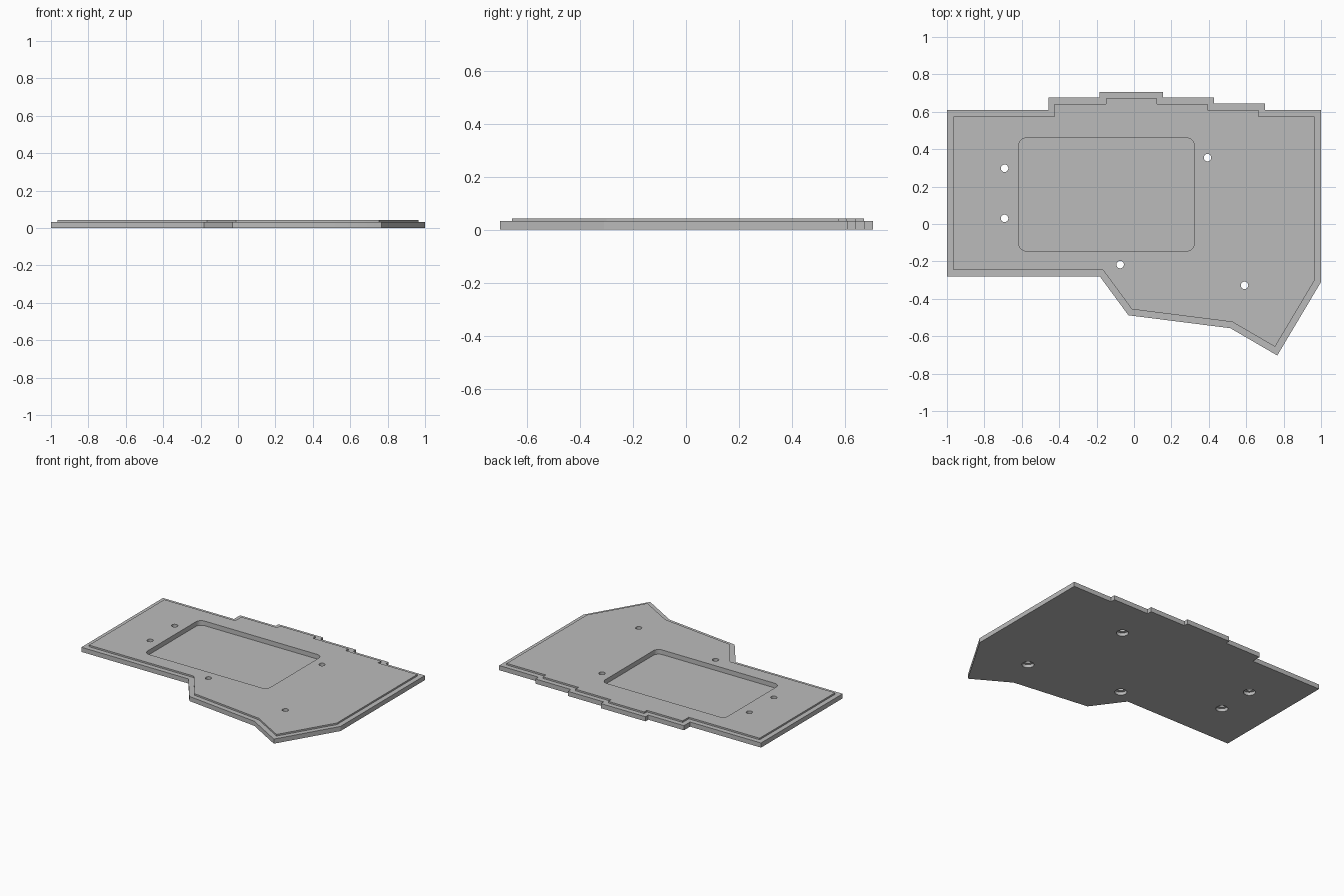
import bpy
import bmesh
from math import cos, sin, pi
from mathutils import Vector

if "Cube" in bpy.data.objects:
    bpy.data.objects.remove(bpy.data.objects["Cube"], do_unlink=True)

RIM_TOP, PLATE_TOP, POCKET_FLOOR = 0.032, 0.043, 0.011
LIP = 0.034

grey = bpy.data.materials.new("plain grey")
grey.use_nodes = True
grey.diffuse_color = (0.5, 0.5, 0.5, 1)
grey.node_tree.nodes["Principled BSDF"].inputs["Base Color"].default_value = (0.5, 0.5, 0.5, 1)


def loft(name, rings):
    """Closed solid through a stack of (outline, height) rings of equal count."""
    bm = bmesh.new()
    loops = [[bm.verts.new((x, y, z)) for x, y in pts] for pts, z in rings]
    for low, high in zip(loops, loops[1:]):
        for i in range(len(low)):
            j = (i + 1) % len(low)
            bm.faces.new((low[i], low[j], high[j], high[i]))
    bm.faces.new(loops[0][::-1])
    bm.faces.new(loops[-1])
    bmesh.ops.recalc_face_normals(bm, faces=bm.faces)
    mesh = bpy.data.meshes.new(name)
    bm.to_mesh(mesh)
    bm.free()
    mesh.materials.append(grey)
    obj = bpy.data.objects.new(name, mesh)
    bpy.context.scene.collection.objects.link(obj)
    return obj


def inset(pts, d):
    """Mitred inward offset of a counter-clockwise outline."""
    result = []
    for i, p in enumerate(pts):
        p = Vector(p)
        a = (p - Vector(pts[i - 1])).normalized()
        b = (Vector(pts[(i + 1) % len(pts)]) - p).normalized()
        na, nb = Vector((-a.y, a.x)), Vector((-b.y, b.x))
        result.append(p + (na + nb) * d / (1 + na.dot(nb)))
    return result


def circle(cx, cy, r, n=32):
    return [(cx + r * cos(2 * pi * i / n), cy + r * sin(2 * pi * i / n)) for i in range(n)]


def rounded_rect(x0, x1, y0, y1, r, n=8):
    corners = [(x1 - r, y1 - r), (x0 + r, y1 - r), (x0 + r, y0 + r), (x1 - r, y0 + r)]
    return [(cx + r * cos((k + i / n) * pi / 2), cy + r * sin((k + i / n) * pi / 2))
            for k, (cx, cy) in enumerate(corners) for i in range(n + 1)]


# Plate with a stepped rim, outline counter-clockwise from the front left corner
outline = [(-1, -0.28), (-0.183, -0.28), (-0.03, -0.488), (0.515, -0.557),
           (0.766, -0.703), (1, -0.31), (1, 0.61), (0.7, 0.61), (0.7, 0.643),
           (0.428, 0.643), (0.428, 0.676), (0.156, 0.676), (0.156, 0.706),
           (-0.185, 0.706), (-0.185, 0.676), (-0.458, 0.676), (-0.458, 0.61), (-1, 0.61)]
inner = inset(outline, LIP)
plate = loft("case_plate", [(outline, 0), (outline, RIM_TOP), (inner, RIM_TOP), (inner, PLATE_TOP)])

# Rounded pocket
pocket = rounded_rect(-0.616, 0.322, -0.144, 0.46, 0.04)
cutters = [loft("pocket_cutter", [(pocket, POCKET_FLOOR), (pocket, 0.1)])]

# Screw holes, widened from below
for x, y in [(-0.692, 0.298), (-0.692, 0.03), (-0.074, -0.217), (0.393, 0.355), (0.591, -0.328)]:
    wide, narrow = circle(x, y, 0.038), circle(x, y, 0.02)
    cutters.append(loft("screw_hole_cutter",
                        [(wide, -0.05), (wide, 0.022), (narrow, 0.022), (narrow, 0.1)]))

for cutter in cutters:
    cutter.hide_render = True
    cut = plate.modifiers.new(cutter.name, "BOOLEAN")
    cut.operation = "DIFFERENCE"
    cut.solver = "EXACT"
    cut.object = cutter

# Bake the cuts and drop the cutters
depsgraph = bpy.context.evaluated_depsgraph_get()
baked = bpy.data.meshes.new_from_object(plate.evaluated_get(depsgraph))
plate.modifiers.clear()
plate.data = baked
for cutter in cutters:
    bpy.data.objects.remove(cutter, do_unlink=True)

# Smooth the bores and pocket corners while keeping edges sharp
bpy.ops.object.select_all(action="DESELECT")
plate.select_set(True)
bpy.context.view_layer.objects.active = plate
bpy.ops.object.shade_smooth_by_angle()
